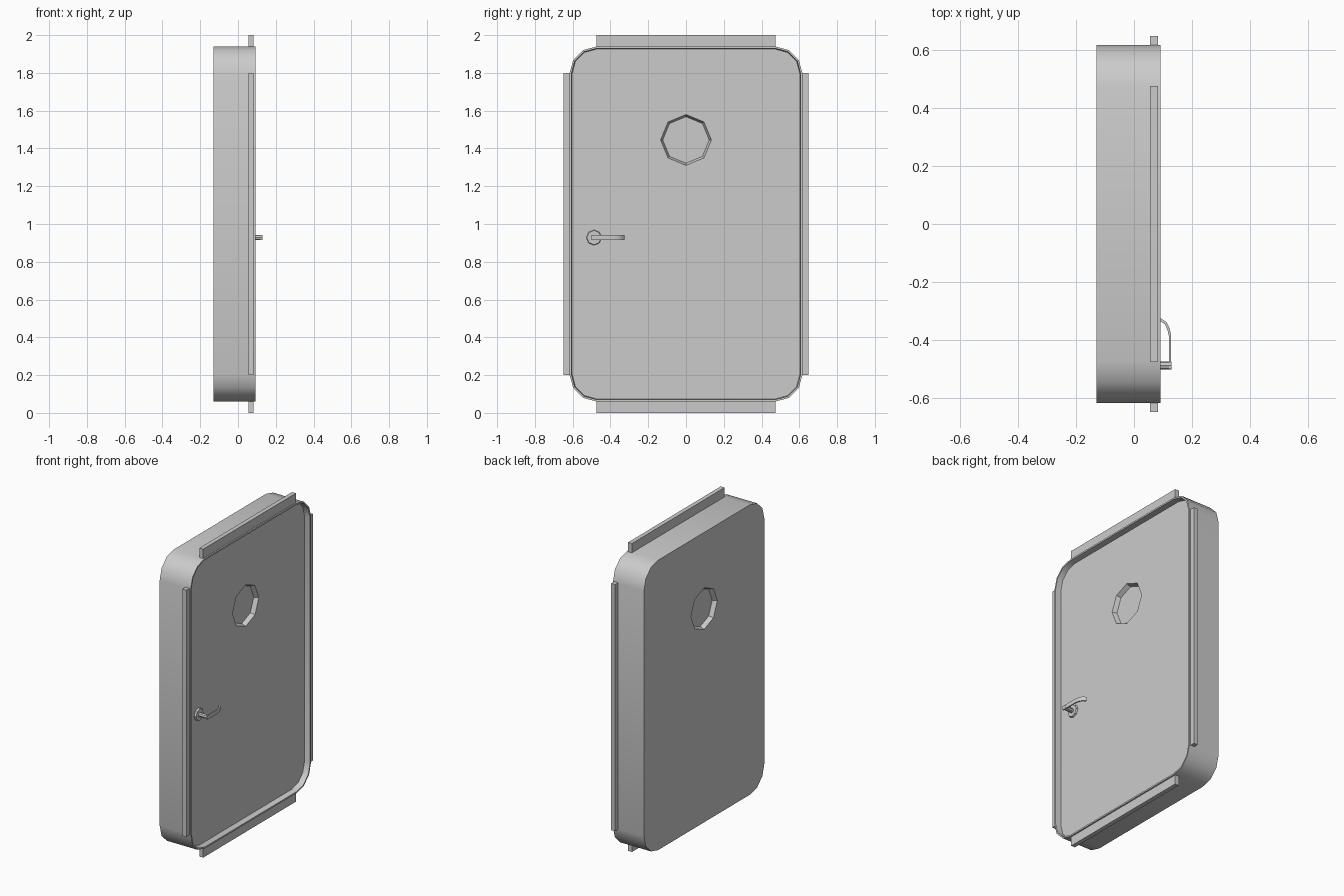
import bpy, bmesh, math
from mathutils import Matrix

if "Cube" in bpy.data.objects:
    bpy.data.objects.remove(bpy.data.objects["Cube"])

FACE_X = 0.055   # recessed front face of the door


def make(name, bm, smooth=False):
    bmesh.ops.recalc_face_normals(bm, faces=bm.faces)
    me = bpy.data.meshes.new(name)
    bm.to_mesh(me)
    bm.free()
    ob = bpy.data.objects.new(name, me)
    bpy.context.collection.objects.link(ob)
    if smooth:
        bpy.ops.object.select_all(action='DESELECT')
        ob.select_set(True)
        bpy.context.view_layer.objects.active = ob
        bpy.ops.object.shade_smooth_by_angle(angle=math.radians(40))
    return ob


def box(name, lo, hi):
    bm = bmesh.new()
    bmesh.ops.create_cube(bm, size=1)
    for v in bm.verts:
        for i in range(3):
            v.co[i] = (lo[i] + hi[i]) / 2 + v.co[i] * (hi[i] - lo[i])
    return make(name, bm)


def add_cone_x(bm, x0, x1, r0, r1, y, z, n):
    # cone or cylinder running along x
    m = Matrix.Translation(((x0 + x1) / 2, y, z)) @ Matrix.Rotation(math.pi / 2, 4, 'Y')
    bmesh.ops.create_cone(bm, cap_ends=True, segments=n, radius1=r0, radius2=r1,
                          depth=x1 - x0, matrix=m)


def rounded_ring(bm, x, inset):
    # rounded rectangle outline with three segments per corner
    w, h, r = 0.617 - inset, 0.94 - inset, 0.145 - inset
    ring = []
    for c, (sy, sz) in enumerate(((1, 1), (-1, 1), (-1, -1), (1, -1))):
        for k in range(4):
            a = math.pi / 2 * (c + k / 3)
            ring.append(bm.verts.new((x, sy * (w - r) + r * math.cos(a),
                                      1 + sz * (h - r) + r * math.sin(a))))
    return ring


# Door body: flush back, thin raised lip round the recessed front
bm = bmesh.new()
rings = [rounded_ring(bm, x, i) for x, i in
         ((-0.13, 0), (0.092, 0), (0.092, 0.01), (FACE_X, 0.014))]
for a, b in zip(rings, rings[1:]):
    for i in range(len(a)):
        j = (i + 1) % len(a)
        bm.faces.new((a[i], a[j], b[j], b[i]))
bm.faces.new(rings[0])
bm.faces.new(rings[-1])
door = make("door_body", bm)

# Window recesses on both faces
bm = bmesh.new()
add_cone_x(bm, FACE_X - 0.028, FACE_X + 0.01, 0.123, 0.139, 0, 1.445, 8)
add_cone_x(bm, -0.14, -0.102, 0.139, 0.123, 0, 1.445, 8)
cutter = make("window_cutter", bm)
mod = door.modifiers.new("window", 'BOOLEAN')
mod.operation = 'DIFFERENCE'
mod.solver = 'EXACT'
mod.object = cutter
bpy.context.view_layer.objects.active = door
door.select_set(True)
bpy.ops.object.modifier_apply(modifier=mod.name)
bpy.data.objects.remove(cutter)
bpy.ops.object.shade_smooth_by_angle(angle=math.radians(40))

# Edge rails on all four sides
bx0, bx1 = 0.055, 0.083
for s, side in ((-1, "left"), (1, "right")):
    y0, y1 = sorted((s * 0.61, s * 0.648))
    box(side + "_rail", (bx0, y0, 0.2), (bx1, y1, 1.8))
box("top_rail", (bx0, -0.475, 1.935), (bx1, 0.475, 2.0))
box("bottom_rail", (bx0, -0.475, 0.0), (bx1, 0.475, 0.065))

# Handle rose and spindle
HY, HZ = -0.487, 0.928
bm = bmesh.new()
add_cone_x(bm, FACE_X - 0.005, FACE_X + 0.012, 0.042, 0.038, HY, HZ, 8)
make("handle_rose", bm)
bm = bmesh.new()
add_cone_x(bm, FACE_X, 0.129, 0.014, 0.014, HY, HZ, 8)
make("handle_spindle", bm, True)

# Handle lever: flat strip curling back towards the door
outer = [(0.128, -0.5), (0.128, -0.385), (0.123, -0.36), (0.112, -0.338), (0.092, -0.325)]
inner = [(0.120, -0.5), (0.120, -0.385), (0.115, -0.364), (0.106, -0.345), (0.089, -0.333)]
bm = bmesh.new()
secs = [[bm.verts.new((p[0], p[1], HZ + dz)) for p, dz in
         ((o, -0.013), (o, 0.013), (i, 0.013), (i, -0.013))] for o, i in zip(outer, inner)]
for a, b in zip(secs, secs[1:]):
    for k in range(4):
        bm.faces.new((a[k], a[(k + 1) % 4], b[(k + 1) % 4], b[k]))
bm.faces.new(secs[0])
bm.faces.new(secs[-1])
make("handle_lever", bm, True)
